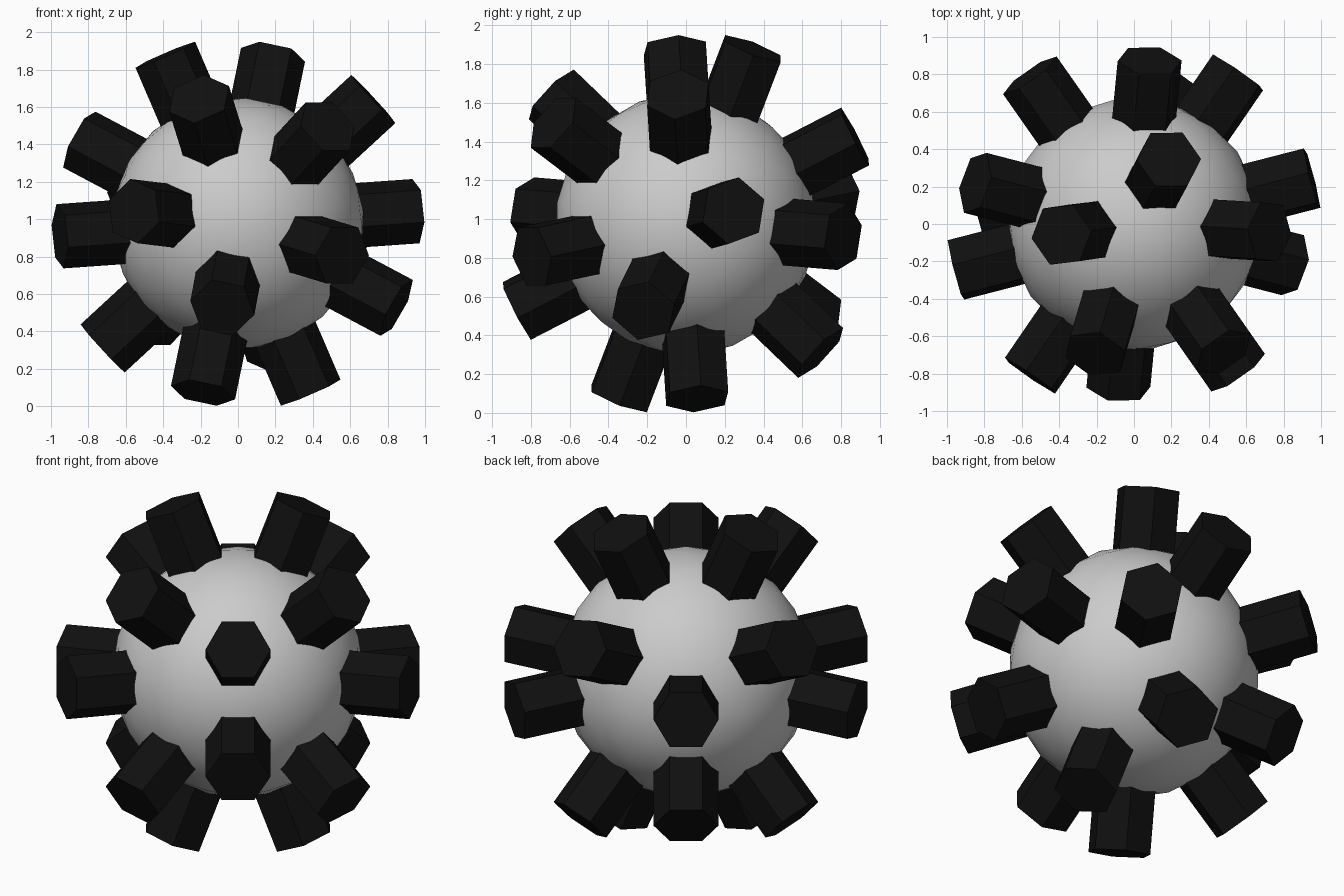
import bpy, bmesh
from math import radians, sin, cos, sqrt, pi
from mathutils import Matrix, Vector

if "Cube" in bpy.data.objects:
    bpy.data.objects.remove(bpy.data.objects["Cube"])

BALL_R = 0.675      # core radius
CAP_D = 0.985       # centre to outer face of a stud
ROOT_D = 0.55       # studs start inside the core
HEX_R = 0.175       # stud circumradius
CENTRE = Vector((0, 0, 0.976))
TURN, TILT = radians(35), radians(11)

# tilted frame: u faces front right, n is sideways, w is nearly up
n = Vector((cos(TURN), sin(TURN), 0))
flat = Vector((sin(TURN), -cos(TURN), 0))
up = Vector((0, 0, 1))
u = flat * cos(TILT) + up * sin(TILT)
w = up * cos(TILT) - flat * sin(TILT)


def frame(a, b):
    """Rotation whose columns are built from direction a and a second direction b."""
    a = a.normalized()
    y = a.cross(b).normalized()
    return Matrix((y.cross(a), y, a)).transposed()


# rotate the icosahedron so a neighbouring pair of corners lies at u + phi*w and -u + phi*w
phi = (1 + sqrt(5)) / 2
ico = bmesh.new()
bmesh.ops.create_icosphere(ico, subdivisions=1, radius=1)
top = max(ico.verts, key=lambda v: v.co.z)
neighbour = top.link_edges[0].other_vert(top)
rot = frame(u + w * phi, w * phi - u) @ frame(top.co, neighbour.co).transposed()


def make_object(name, bm):
    mesh = bpy.data.meshes.new(name)
    bm.to_mesh(mesh)
    bm.free()
    obj = bpy.data.objects.new(name, mesh)
    obj.location = CENTRE
    bpy.context.collection.objects.link(obj)
    return obj


# smooth core ball
ball = bmesh.new()
bmesh.ops.create_icosphere(ball, subdivisions=3, radius=BALL_R, matrix=rot.to_4x4())
for f in ball.faces:
    f.smooth = True
make_object("core_ball", ball)

# twenty hexagonal studs, one over each icosahedron face
studs = bmesh.new()
for f in ico.faces:
    axis = (rot @ f.calc_center_median()).normalized()
    corner = (rot @ (f.verts[1].co - f.verts[0].co)).normalized()
    side = axis.cross(corner)
    rings = []
    for d in (ROOT_D, CAP_D):
        rings.append([studs.verts.new(axis * d + (corner * cos(k * pi / 3)
                      + side * sin(k * pi / 3)) * HEX_R) for k in range(6)])
    low, high = rings
    studs.faces.new(high)
    studs.faces.new(low[::-1])
    for k in range(6):
        j = (k + 1) % 6
        studs.faces.new((low[k], low[j], high[j], high[k]))
ico.free()
stud_obj = make_object("hex_studs", studs)

black = bpy.data.materials.new("black")
black.diffuse_color = (0.005, 0.005, 0.005, 1)
black.use_nodes = True
black.node_tree.nodes["Principled BSDF"].inputs["Base Color"].default_value = black.diffuse_color
stud_obj.data.materials.append(black)
